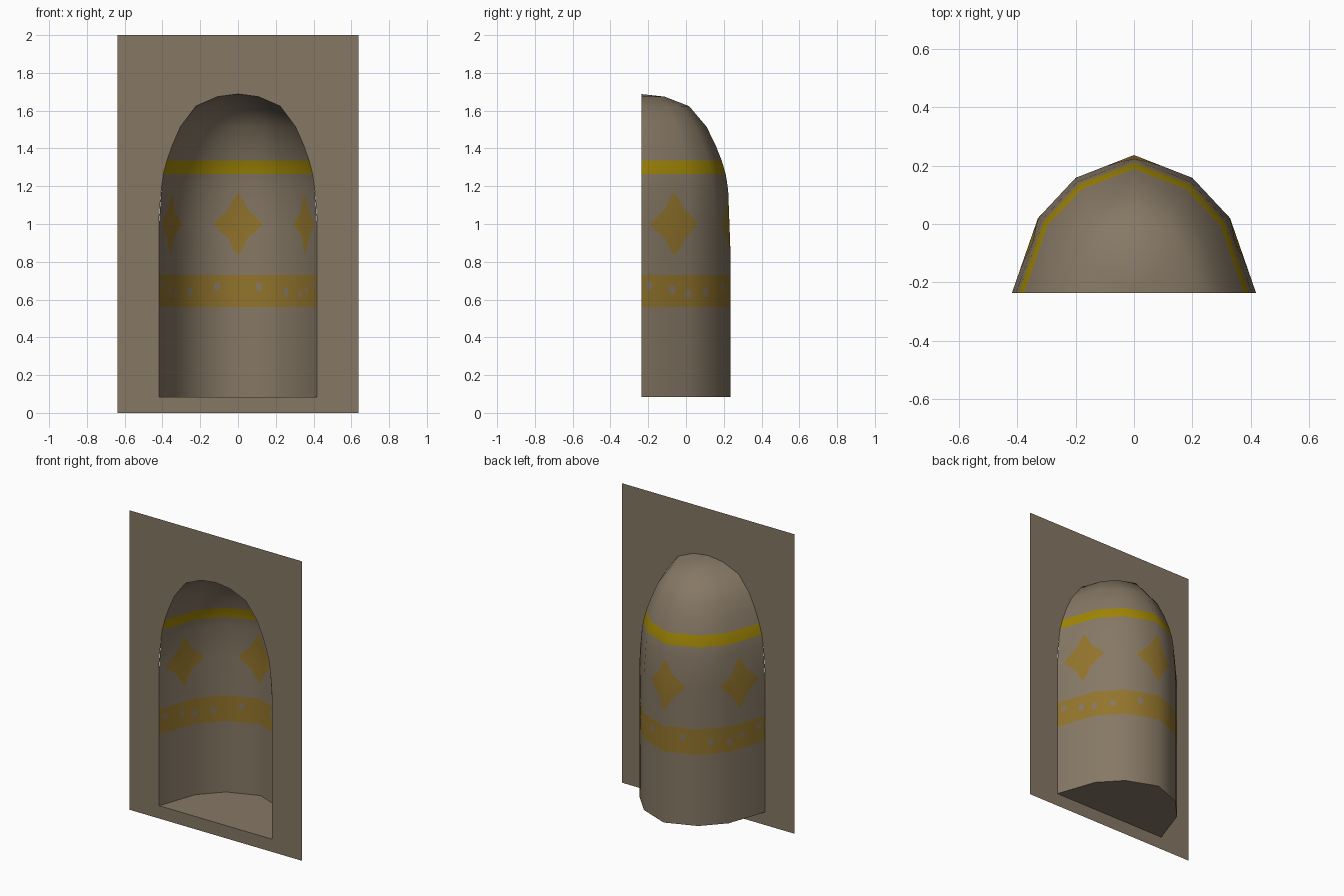
import bpy
import math
from mathutils import Vector

if "Cube" in bpy.data.objects:
    bpy.data.objects.remove(bpy.data.objects["Cube"])

FRONT_Y, FLOOR_Z, TOP_Z = -0.236, 0.085, 1.688
# Half-round plan of the niche, left to right round the back
HALF = [(0.0, 0.236), (0.2, 0.158), (0.329, 0.02), (0.418, FRONT_Y)]
PLAN = [Vector((-x, y)) for x, y in HALF[:0:-1]] + [Vector(p) for p in HALF]
# Height and plan scale of the wall and dome
PROFILE = [(FLOOR_Z, 1), (1.03, 1), (1.1, 0.988), (1.2, 0.967), (1.265, 0.945), (1.337, 0.90),
           (1.42, 0.83), (1.515, 0.73), (1.624, 0.535), (1.674, 0.26), (TOP_Z, 0)]


def material(name, rgb):
    m = bpy.data.materials.new(name)
    lin = [((c / 255 + 0.055) / 1.055) ** 2.4 if c > 10 else c / 255 / 12.92 for c in rgb]
    m.diffuse_color = (*lin, 1)
    m.use_nodes = True
    m.node_tree.nodes["Principled BSDF"].inputs["Base Color"].default_value = m.diffuse_color
    return m


STONE = material("brown stone", (134, 120, 101))
OCHRE = material("ochre paint", (146, 116, 44))
GOLD = material("gold paint", (160, 134, 6))


def make(name, verts, faces, mats, indices=None):
    me = bpy.data.meshes.new(name)
    me.from_pydata(verts, [], faces)
    for m in mats:
        me.materials.append(m)
    if indices:
        me.polygons.foreach_set("material_index", indices)
    me.update()
    ob = bpy.data.objects.new(name, me)
    bpy.context.collection.objects.link(ob)
    return ob


def lookup(table, t):
    """Linear interpolation in a list of (t, value)."""
    t = min(max(t, table[0][0]), table[-1][0])
    for (a, va), (b, vb) in zip(table, table[1:]):
        if t <= b:
            return va + (vb - va) * (t - a) / (b - a)


# Arc length from the middle of the back, and smooth inward normals at plan corners
arc = [0.0]
for a, b in zip(PLAN, PLAN[1:]):
    arc.append(arc[-1] + (b - a).length)
arc = [s - arc[-1] / 2 for s in arc]
facet = [Vector((b.y - a.y, a.x - b.x)).normalized() for a, b in zip(PLAN, PLAN[1:])]
corner = [(a + b).normalized() for a, b in zip(facet[:1] + facet, facet + facet[-1:])]
plan_at = list(zip(arc, PLAN))
normal_at = list(zip(arc, corner))

# Painted shapes: centre along the arc, centre height, half width, half height
STAR = [(0, 1), (0.15, 0.85), (0.4, 0.46), (0.75, 0.2), (1, 0)]
DOT = [(0, 1), (0.6, 0.8), (1, 0)]
stars = [(s, 1.0, 0.14, 0.165) for s in (-0.488, 0, 0.488)]
dots = [(sgn * s, z, 0.02, 0.024) for sgn in (-1, 1)
        for s, z in ((0.118, 0.668), (0.293, 0.64), (0.41, 0.63), (0.503, 0.652), (0.63, 0.675))]


def span(shapes, outline, s, rest):
    """Lower and upper edge of a painted shape at arc position s."""
    for c, z, w, h in shapes:
        u = abs(s - c) / w
        if u <= 1.0001:
            half = h * lookup(outline, u)
            return [z - half, z + half]
    return [rest, rest]


columns = set(round(s, 5) for s in arc)
for shapes, outline in ((stars, STAR), (dots, DOT)):
    for c, z, w, h in shapes:
        columns |= {round(c + k * u * w, 5) for u, _ in outline for k in (-1, 1)}
columns = sorted(columns)

# Niche wall and dome, with painted bands, stars and dots cut into the faces
ROW_MATS = [0, 1, 0, 1, 0, 1, 0, 0, 2] + [0] * 5
verts, normals, index = [], [], {}


def vertex(s, z):
    k = lookup(PROFILE, z)
    p = lookup(plan_at, s)
    co = (p.x * k, FRONT_Y + (p.y - FRONT_Y) * k, z)
    key = tuple(round(c, 5) for c in co)
    if key not in index:
        index[key] = len(verts)
        verts.append(co)
        n = lookup(normal_at, s).normalized()
        lo, hi = max(z - 0.04, FLOOR_Z), min(z + 0.04, TOP_Z)
        dr = 0.45 * (lookup(PROFILE, hi) - lookup(PROFILE, lo))
        dz = hi - lo if z < TOP_Z else 0
        normals.append(Vector((n.x * dz, n.y * dz, dr)).normalized())
    return index[key]


grid = []
for s in columns:
    levels = ([FLOOR_Z, 0.56] + span(dots, DOT, s, 0.645) + [0.73] + span(stars, STAR, s, 1.0)
              + [z for z, _ in PROFILE[3:]])
    grid.append([vertex(s, z) for z in levels])
faces, mats = [], []
for a, b in zip(grid, grid[1:]):
    for r in range(len(a) - 1):
        f = list(dict.fromkeys((a[r], b[r], b[r + 1], a[r + 1])))
        if len(f) > 2:
            faces.append(f)
            mats.append(ROW_MATS[r])
niche = make("niche_wall_and_dome", verts, faces, [STONE, OCHRE, GOLD], mats)
niche.data.shade_smooth()
niche.data.normals_split_custom_set_from_vertices(normals)

# Niche floor
floor = [(p.x, p.y, FLOOR_Z) for p in PLAN]
make("niche_floor", floor, [list(range(len(floor)))[::-1]], [STONE])

# Flat front wall around the arched opening
verts, faces = [], []


def panel(x0, x1, z0, x2, x3, z1):
    n = len(verts)
    verts.extend([(x0, FRONT_Y, z0), (x1, FRONT_Y, z0), (x3, FRONT_Y, z1), (x2, FRONT_Y, z1)])
    faces.append((n, n + 1, n + 2, n + 3))


W = 0.637
panel(-W, W, 0, -W, W, FLOOR_Z)
panel(-W, W, TOP_Z, -W, W, 2)
for (z0, k0), (z1, k1) in zip(PROFILE, PROFILE[1:]):
    panel(0.418 * k0, W, z0, 0.418 * k1, W, z1)
    panel(-W, -0.418 * k0, z0, -W, -0.418 * k1, z1)
make("front_wall", verts, faces, [STONE])
